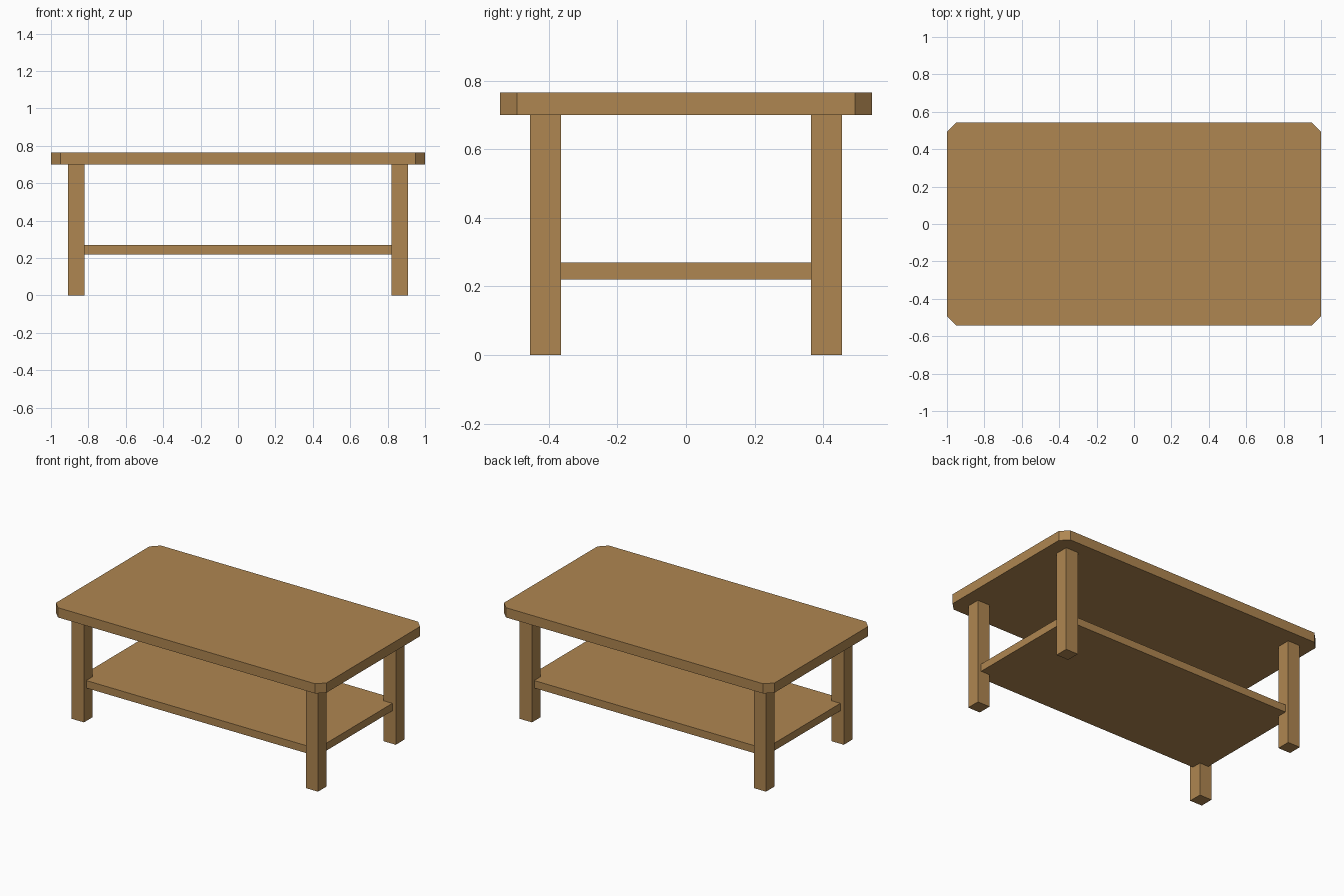
import bpy

if "Cube" in bpy.data.objects:
    bpy.data.objects.remove(bpy.data.objects["Cube"])

wood = bpy.data.materials.new("light brown wood")
wood.diffuse_color = (0.43, 0.24, 0.082, 1.0)
wood.use_nodes = True
wood.node_tree.nodes["Principled BSDF"].inputs["Base Color"].default_value = wood.diffuse_color


def prism(name, outline, z0, z1):
    """Closed flat-shaded slab from a counter-clockwise outline."""
    n = len(outline)
    verts = [(x, y, z) for z in (z0, z1) for x, y in outline]
    faces = [tuple(reversed(range(n))), tuple(range(n, 2 * n))]
    faces += [(i, (i + 1) % n, n + (i + 1) % n, n + i) for i in range(n)]
    mesh = bpy.data.meshes.new(name)
    mesh.from_pydata(verts, [], faces)
    mesh.materials.append(wood)
    obj = bpy.data.objects.new(name, mesh)
    bpy.context.collection.objects.link(obj)
    return obj


def rectangle(x0, x1, y0, y1):
    return [(x0, y0), (x1, y0), (x1, y1), (x0, y1)]


# Table top with clipped corners
X, Y, C = 1.0, 0.543, 0.05
prism("table_top", [(-X + C, -Y), (X - C, -Y), (X, -Y + C), (X, Y - C),
                    (X - C, Y), (-X + C, Y), (-X, Y - C), (-X, -Y + C)], 0.70, 0.765)

# Lower shelf, let into the legs
prism("lower_shelf", rectangle(-0.885, 0.885, -0.43, 0.43), 0.22, 0.27)

# Four square legs
H = 0.045
for side, cx in (("left", -0.865), ("right", 0.865)):
    for end, cy in (("front", -0.41), ("back", 0.41)):
        prism(f"{end}_{side}_leg", rectangle(cx - H, cx + H, cy - H, cy + H), 0.0, 0.70)
